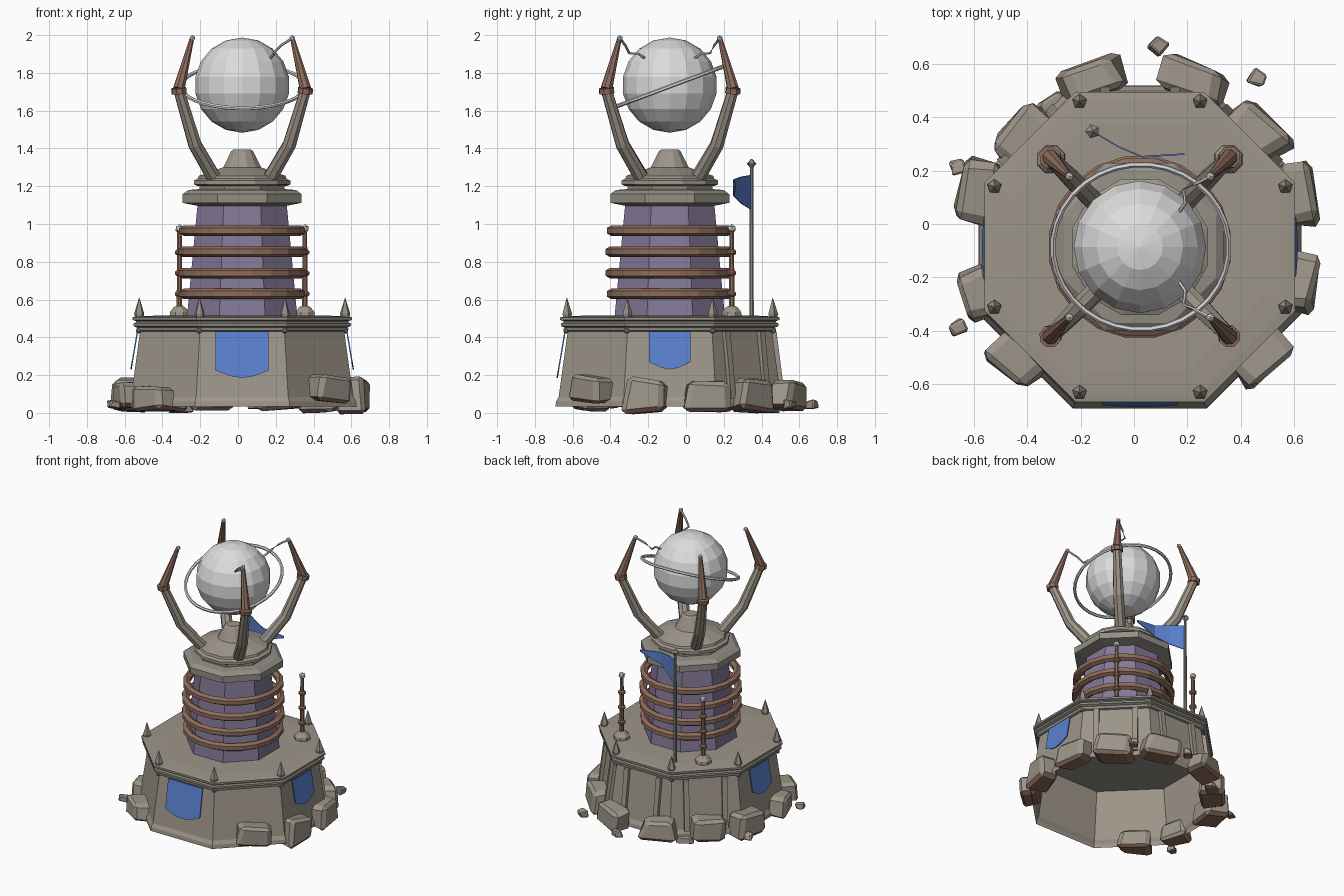
import bpy, bmesh, math, random
from mathutils import Vector, Matrix, Euler

if "Cube" in bpy.data.objects:
    bpy.data.objects.remove(bpy.data.objects["Cube"])

random.seed(4)
C = Vector((0.022, -0.086, 0))   # tower axis


def material(name, rgb):
    m = bpy.data.materials.new(name)
    m.diffuse_color = (*rgb, 1)
    m.use_nodes = True
    m.node_tree.nodes["Principled BSDF"].inputs["Base Color"].default_value = m.diffuse_color
    return m


STONE = material("warm stone", (0.34, 0.30, 0.25))
TRIM = material("grey stone trim", (0.29, 0.275, 0.235))
PURPLE = material("purple wall", (0.23, 0.19, 0.31))
COPPER = material("copper", (0.27, 0.15, 0.105))
BLUE = material("blue cloth", (0.10, 0.22, 0.62))
SILVER = material("silver", (0.72, 0.72, 0.72))


def make(name, bm, *mats):
    me = bpy.data.meshes.new(name)
    bm.to_mesh(me)
    bm.free()
    for m in mats:
        me.materials.append(m)
    ob = bpy.data.objects.new(name, me)
    bpy.context.collection.objects.link(ob)
    return ob


def bridge(bm, rings, closed=False):
    n = len(rings[0])
    pairs = list(zip(rings, rings[1:])) + ([(rings[-1], rings[0])] if closed else [])
    for a, b in pairs:
        for i in range(n):
            j = (i + 1) % n
            bm.faces.new((a[i], a[j], b[j], b[i]))


def lathe(name, profile, mat, n=8, center=C, bottom=True, top=True):
    """Revolve (apothem, z) pairs into an n-sided solid with flats facing the axes."""
    bm = bmesh.new()
    k = 1 / math.cos(math.pi / n)
    rings = []
    for r, z in profile:
        rings.append([bm.verts.new((center.x + r * k * math.cos((i + .5) * math.tau / n),
                                    center.y + r * k * math.sin((i + .5) * math.tau / n), z))
                      for i in range(n)])
    bridge(bm, rings)
    if bottom:
        bm.faces.new(rings[0][::-1])
    if top:
        bm.faces.new(rings[-1])
    return make(name, bm, mat)


def tube(name, pts, radii, mat, n=8):
    """Sweep an n-gon along a path with a radius at each point."""
    bm = bmesh.new()
    pts = [Vector(p) for p in pts]
    rings = []
    for i, p in enumerate(pts):
        t = (pts[min(i + 1, len(pts) - 1)] - pts[max(i - 1, 0)]).normalized()
        ref = Vector((0.31, 0.95, 0)) if abs(t.z) > 0.5 else Vector((0, 0, 1))
        u = t.cross(ref).normalized()
        v = t.cross(u)
        rings.append([bm.verts.new(p + radii[i] * (u * math.cos(a) + v * math.sin(a)))
                      for a in (k * math.tau / n for k in range(n))])
    bridge(bm, rings)
    bm.faces.new(rings[0][::-1])
    bm.faces.new(rings[-1])
    bmesh.ops.recalc_face_normals(bm, faces=bm.faces)
    return make(name, bm, mat)


def torus(name, center, R, rx, rz, mat, n, m, tilt=0):
    bm = bmesh.new()
    rot = Matrix.Rotation(tilt, 3, 'X')
    rings = []
    for i in range(n):
        a = (i + .5) * math.tau / n
        ring = []
        for j in range(m):
            b = (j + .5) * math.tau / m
            r = R + rx * math.cos(b)
            ring.append(bm.verts.new(center + rot @ Vector(
                (r * math.cos(a), r * math.sin(a), rz * math.sin(b)))))
        rings.append(ring)
    bridge(bm, rings, True)
    bmesh.ops.recalc_face_normals(bm, faces=bm.faces)
    return make(name, bm, mat)


def rock(name, loc, size, angle, jitter=0.12):
    """Chipped boulder with a brown underside."""
    bm = bmesh.new()
    bmesh.ops.create_cube(bm, size=1)
    for v in bm.verts:
        v.co += Vector([random.uniform(-jitter, jitter) for _ in range(3)])
        if v.co.z > 0:
            v.co.xy *= 0.85
    bmesh.ops.bevel(bm, geom=bm.edges[:], offset=0.13, segments=1, affect='EDGES')
    for v in bm.verts:
        v.co = Vector(v.co[i] * size[i] for i in range(3))
    bmesh.ops.rotate(bm, verts=bm.verts, matrix=Euler((0, 0, angle)).to_matrix())
    bmesh.ops.translate(bm, verts=bm.verts, vec=loc)
    bm.normal_update()
    for f in bm.faces:
        f.material_index = 1 if f.normal.z < -0.6 else 0
    return make(name, bm, STONE, COPPER)


def bead(name, loc, r, mat):
    bm = bmesh.new()
    bmesh.ops.create_icosphere(bm, subdivisions=1, radius=r, matrix=Matrix.Translation(loc))
    return make(name, bm, mat)


def banner(name, angle, width, z_side, z_mid):
    """Pointed cloth hanging on a wall; angle 0 faces the front."""
    bm = bmesh.new()
    rot = Matrix.Rotation(angle, 3, 'Z')
    w = width / 2
    shape = [(-w, .43), (-w, z_side), (-w * .45, z_mid + .01), (0, z_mid),
             (w * .45, z_mid + .01), (w, z_side), (w, .43)]
    vs = [bm.verts.new(C + rot @ Vector((x, -.558 - (.43 - z) * .17, z))) for x, z in shape]
    f = bm.faces.new(vs)
    ext = bmesh.ops.extrude_face_region(bm, geom=[f])['geom']
    bmesh.ops.translate(bm, verts=[g for g in ext if isinstance(g, bmesh.types.BMVert)],
                        vec=rot @ Vector((0, .007, 0)))
    bmesh.ops.recalc_face_normals(bm, faces=bm.faces)
    make(name, bm, BLUE)


# Base: hollow wall, stepped rim and platform
lathe("base_wall", [(.605, .033), (.602, .06), (.588, .085), (.54, .435)], STONE,
      bottom=False, top=False)
lathe("base_rim", [(.54, .43), (.555, .435), (.558, .452), (.575, .46), (.575, .474), (.563, .48),
                   (.563, .486), (.581, .492), (.581, .506)], TRIM, top=False)
lathe("platform", [(.581, .506), (.55, .51), (.46, .515)], STONE, bottom=False)

# Corner spikes and small studs under the rim
for i in range(8):
    a = (i + .5) * math.tau / 8
    d = Vector((math.cos(a), math.sin(a), 0))
    p = C + d * .59
    tube("corner_spike", [p + Vector((0, 0, z)) for z in (.50, .525, .61)],
         (.022, .028, .001), TRIM, 5)
    bead("rim_stud", C + d * .592 + Vector((0, 0, .437)), .018, TRIM)

# Buttress strips on the three back walls
for face in (-1, 0, 1):
    for off in (-.13, .13):
        bm = bmesh.new()
        bmesh.ops.create_cube(bm, size=1)
        for v in bm.verts:
            top = v.co.z > 0
            y = (.548 if top else .593) + v.co.y * .035
            v.co = (off + v.co.x * .036, y, .43 if top else .075)
        bmesh.ops.rotate(bm, verts=bm.verts, matrix=Matrix.Rotation(face * math.pi / 4, 3, 'Z'))
        bmesh.ops.translate(bm, verts=bm.verts, vec=C)
        make("wall_strip", bm, STONE)

# Banners on the front and both sides
banner("front_banner", 0, .28, .225, .185)
banner("right_banner", math.pi / 2, .22, .27, .23)
banner("left_banner", -math.pi / 2, .22, .27, .23)

# Tower with coil rings
lathe("tower_wall", [(.292, .51), (.235, 1.115)], PURPLE)
for z, R in ((.63, .313), (.74, .32), (.853, .32), (.965, .313)):
    torus("coil_ring", C + Vector((0, 0, z)), R, .028, .028, COPPER, 20, 6)

# Collar, disc and cap
lathe("collar", [(.23, 1.095), (.315, 1.112), (.315, 1.158), (.285, 1.18), (.225, 1.185),
                 (.225, 1.205)], TRIM)
lathe("disc", [(.235, 1.2), (.255, 1.21), (.255, 1.23), (.235, 1.24), (.23, 1.255),
               (.1, 1.30), (.058, 1.385), (.045, 1.395)], STONE, n=12)

# Orb and its tilted ring
bm = bmesh.new()
bmesh.ops.create_uvsphere(bm, u_segments=16, v_segments=9, radius=.252,
                          matrix=Matrix.Translation(C + Vector((0, 0, 1.735))))
make("orb", bm, SILVER)
torus("orb_ring", C + Vector((.004, 0, 1.728)), .33, .011, .011, SILVER, 32, 6,
      math.radians(20.5))

# Four bent arms with copper tips
for sx in (-1, 1):
    for sy in (-1, 1):
        def at(r, z):
            return C + Vector((sx * r, sy * r, z))
        tube("arm", [at(.14, 1.23), at(.25, 1.42), at(.333, 1.70)], (.04, .037, .03), STONE)
        tube("arm_band", [at(.333, 1.69), at(.336, 1.72)], (.042, .042), COPPER)
        tube("arm_tip", [at(.335, 1.715), at(.268, 1.975)], (.032, .013), COPPER)
        bead("arm_bead", at(.264, 1.983), .017, SILVER)
    # Wires from the right arms to the orb
    tube("orb_wire", [C + Vector((x, sx * y, z)) for x, y, z in
                      ((.264, .264, 1.983), (.205, .235, 1.945), (.165, .215, 1.905),
                       (.17, .165, 1.90), (.14, .12, 1.87))], (.007,) * 5, SILVER, 6)

# Two conductor rods behind the tower
for sx in (-1, 1):
    p = C + Vector((sx * .332, .328, 0))
    lathe("rod_foot", [(.052, .51), (.05, .535), (.03, .56), (.018, .565)], STONE, center=p)
    lathe("rod", [(.015, .55), (.012, .965)], COPPER, center=p)
    for z in (.63, .74, .85):
        lathe("rod_collar", [(.016, z - .014), (.024, z - .006), (.024, z + .006),
                             (.016, z + .014)], COPPER, center=p)
    bead("rod_bead", p + Vector((0, 0, .975)), .024, SILVER)

# Flag pole, finial and pennant
P = Vector((-.155, .347, 0))
lathe("flag_pole", [(.012, .51), (.009, 1.31)], TRIM, center=P)
lathe("pole_finial", [(.008, 1.3), (.022, 1.32), (.002, 1.345)], TRIM, n=5, center=P)
bm = bmesh.new()
cols = []
for x, y, lo, hi in ((-.155, .347, 1.075, 1.26), (-.06, .29, 1.11, 1.25),
                     (.03, .252, 1.15, 1.235), (.19, .262, 1.20, 1.215)):
    cols.append([bm.verts.new((x, y + dy, z)) for dy, z in
                 ((-.003, lo), (.003, lo), (.003, hi), (-.003, hi))])
bridge(bm, cols)
bm.faces.new(cols[0])
bm.faces.new(cols[-1])
bmesh.ops.recalc_face_normals(bm, faces=bm.faces)
make("pennant", bm, BLUE)

# Boulders around the base: x, y, length, depth, height, angle in degrees
for x, y, l, d, h, a in ((-.58, .12, .24, .16, .165, 80), (-.585, -.27, .20, .13, .15, 105),
                         (.61, .12, .25, .16, .165, 97), (.62, -.215, .22, .15, .17, 80),
                         (-.41, .335, .25, .16, .16, 45), (.46, .345, .25, .16, .16, -45),
                         (-.16, .53, .24, .14, .15, 18), (.21, .535, .25, .14, .15, -20),
                         (-.44, -.515, .23, .15, .125, -40), (.48, -.50, .23, .14, .14, 42)):
    z = .095 + (.03 if (x > .4 and y < -.4) else 0) - (.015 if h < .13 else 0)
    rock("boulder", (x, y, z), (l, d, h), math.radians(a))

# Loose chips
for x, y in ((.095, .665), (.465, .545), (-.66, .21), (-.66, -.39)):
    rock("stone_chip", (x, y, .045), (.06, .055, .045), x * 9, .22)
rock("low_chip", (-.3, .45, .02), (.12, .08, .04), .6, .1)
